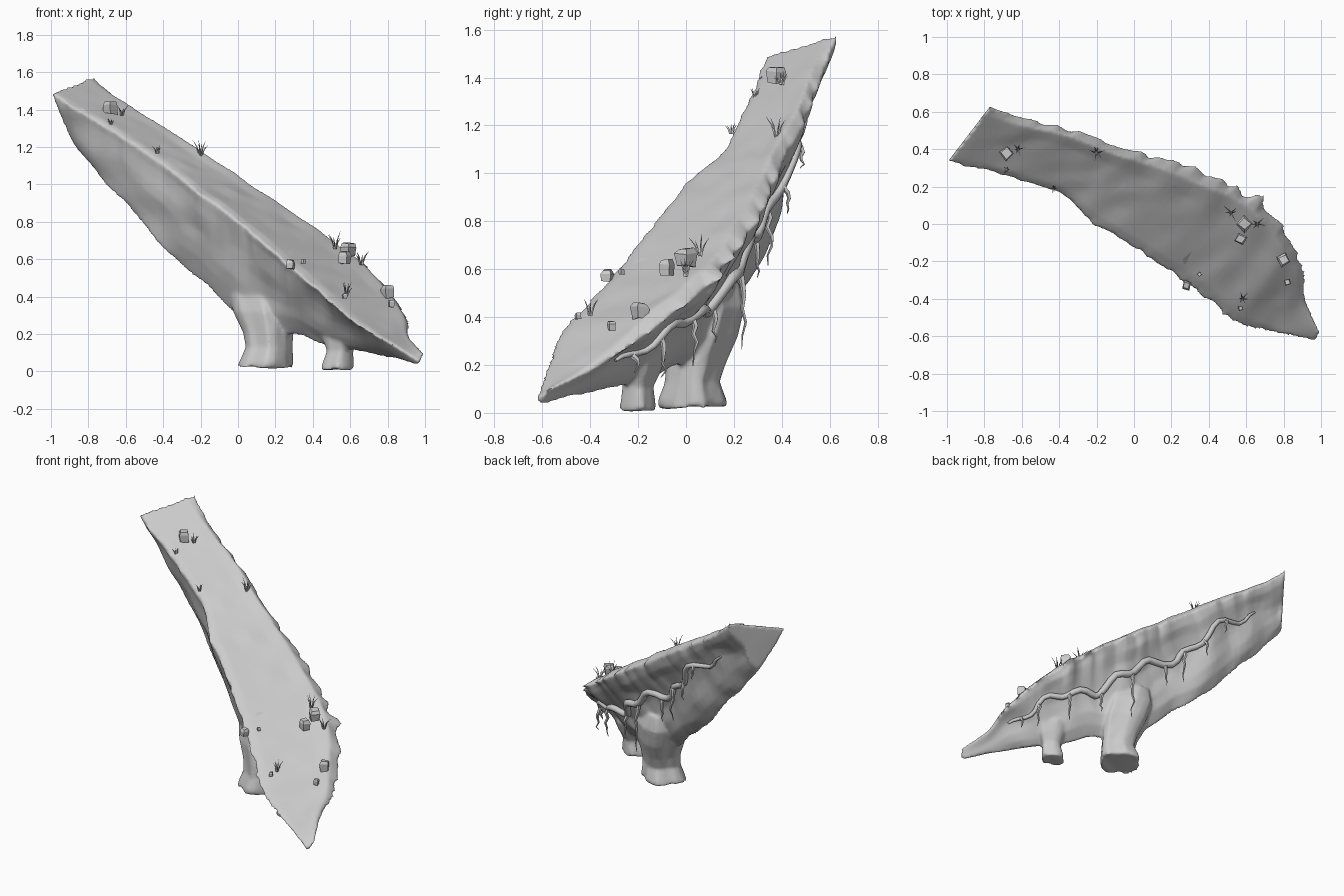
import bpy, bmesh, math, random
from mathutils import Vector as V, noise

if "Cube" in bpy.data.objects:
    bpy.data.objects.remove(bpy.data.objects["Cube"])

random.seed(4)
stone = bpy.data.materials.new("stone grey")
stone.diffuse_color = (0.6, 0.6, 0.6, 1)
stone.use_nodes = True
stone.node_tree.nodes["Principled BSDF"].inputs["Base Color"].default_value = stone.diffuse_color


def loft(name, groups, angle=35):
    """Skin one or more lists of rings into a single closed-ended object."""
    verts, faces = [], []
    for rings in groups:
        base, n = len(verts), len(rings[0])
        for r in rings:
            verts += [tuple(p) for p in r]
        for i in range(len(rings) - 1):
            for j in range(n):
                a, b = base + i * n + j, base + i * n + (j + 1) % n
                faces.append((a, b, b + n, a + n))
        faces.append(tuple(base + j for j in reversed(range(n))))
        last = base + (len(rings) - 1) * n
        faces.append(tuple(last + j for j in range(n)))
    me = bpy.data.meshes.new(name)
    me.from_pydata(verts, [], faces)
    me.materials.append(stone)
    ob = bpy.data.objects.new(name, me)
    bpy.context.collection.objects.link(ob)
    # consistent outward normals
    bm = bmesh.new()
    bm.from_mesh(me)
    bmesh.ops.recalc_face_normals(bm, faces=bm.faces)
    bm.to_mesh(me)
    bm.free()
    bpy.ops.object.select_all(action='DESELECT')
    ob.select_set(True)
    bpy.context.view_layer.objects.active = ob
    if angle:
        bpy.ops.object.shade_smooth_by_angle(angle=math.radians(angle))
    return ob


def tube(path, radii, n=6):
    """Rings of a round tube along a path."""
    rings = []
    for i, p in enumerate(path):
        d = (path[min(i + 1, len(path) - 1)] - path[max(i - 1, 0)]).normalized()
        s = d.cross(V((0.31, 0.9, 0.2))).normalized()
        t = d.cross(s)
        rings.append([p + (s * math.cos(k * math.tau / n) + t * math.sin(k * math.tau / n)) * radii[i]
                      for k in range(n)])
    return rings


# Ramp stations from the high end to the low end: front rim, back rim, keel
front = [(-1, .33, 1.49), (-.78, .28, 1.36), (-.58, .22, 1.24), (-.38, .15, 1.10), (-.24, .02, .99),
         (-.05, -.10, .85), (.12, -.21, .71), (.28, -.32, .57), (.42, -.43, .45), (.54, -.53, .34),
         (.68, -.57, .23), (.82, -.60, .15), (.97, -.63, .05)]
back = [(-.77, .63, 1.58), (-.56, .56, 1.43), (-.32, .51, 1.28), (-.10, .42, 1.13), (.07, .38, 1.02),
        (.24, .33, .91), (.42, .26, .79), (.58, .20, .68), (.73, .08, .56), (.85, -.10, .42),
        (.92, -.25, .29), (.92, -.40, .19), (1.0, -.58, .10)]
keel = [(-.88, .46, 1.22), (-.75, .42, 1.05), (-.55, .37, .84), (-.38, .30, .63), (-.20, .21, .49),
        (-.02, .11, .31), (.17, .03, .20), (.34, -.05, .19), (.48, -.15, .14), (.60, -.25, .11),
        (.74, -.38, .09), (.84, -.48, .07), (.96, -.60, .03)]


def at(pts, u):
    """Smooth interpolation through the stations."""
    i = min(int(u), len(pts) - 2)
    t = u - i
    g = lambda k: V(pts[max(0, min(len(pts) - 1, k))])
    a, b, c, d = g(i - 1), g(i), g(i + 1), g(i + 2)
    return 0.5 * (2 * b + (c - a) * t + (2 * a - 5 * b + 4 * c - d) * t * t + (3 * b - a - 3 * c + d) * t ** 3)


# Flank outline: (fraction from rim to keel, outward offset); a rounded rim band above a recess
band = [(0, 0), (.12, .024), (.22, .030), (.33, .012), (.46, -.004), (.60, .004), (.74, .022), (.88, .025), (1, 0)]


def flank(u, t, side):
    """Point on the flank, t = 0 at the rim and 1 at the keel."""
    f, b, k = at(front, u), at(back, u), at(keel, u)
    rim, out = (b, b - f) if side > 0 else (f, f - b)
    out = V((out.x, out.y, 0)).normalized()
    i = max(j for j in range(len(band) - 1) if band[j][0] <= t)
    (t0, o0), (t1, o1) = band[i], band[i + 1]
    off = o0 + (o1 - o0) * (t - t0) / (t1 - t0)
    if side < 0:
        off = .022 * math.sin(math.pi * t) * t
    return rim.lerp(k, t) + out * off * min(1, (12 - u) / 3)


def lump(p, u, t, amp=.045):
    """Rocky unevenness, strongest half way down the flank."""
    return p + noise.noise_vector(p * 5) * amp * min(1, (12 - u) / 4) * math.sin(math.pi * min(t, .85))


# Main rock ramp with a flat top, rounded rims and a lumpy tapering underside
rings = []
steps = 72
ts = [t for t, _ in band[1:-1]]
for s in range(steps + 1):
    u = 12 * s / steps
    f, b = at(front, u), at(back, u)
    inner = 0 < s < steps
    cf = noise.noise(V((u * 2.3, 1, 0))) * .04 + random.uniform(-.01, .015) if inner else 0
    cb = noise.noise(V((u * 2.3, 5, 0))) * .07 + random.uniform(-.015, .03) if inner else 0
    low = min(1, u, (12 - u) / 3) if inner else 0
    ring = [f.lerp(b, cf) - V((0, 0, .012 * low))]
    ring += [f.lerp(b, t) + V((0, 0, lift * low + noise.noise(V((u * 1.5, t * 4, 3))) * .012 * low))
             for t, lift in ((.10, 0), (.3, 0), (.5, 0), (.7, 0), (.87, .012))]
    ring.append(b.lerp(f, cb) - V((0, 0, .05 * low)))
    for t in ts:
        p = lump(flank(u, t, 1), u, t) if inner else flank(u, t, 1)
        ring.append(p.lerp(p + (f - b), cb * (1 - t) ** 2))
    ring.append(at(keel, u) + (noise.noise_vector(at(keel, u) * 6) * .02 * low))
    for t in reversed(ts):
        p = lump(flank(u, t, -1), u, t, .028) if inner else flank(u, t, -1)
        ring.append(p.lerp(p + (b - f), cf * (1 - t) ** 2))
    rings.append(ring)
ramp = loft("rock_ramp", [rings], 0)


# Two ribbed rock legs, flaring at the foot and into the underside
def leg(name, levels):
    rings = []
    for x, y, z, rx, ry in levels:
        ring = []
        for k in range(20):
            a = k * math.tau / 20
            w = 1 + .09 * math.sin(4 * a + 1) + .04 * math.sin(7 * a) + random.uniform(-.02, .02)
            ring.append(V((x + rx * w * math.cos(a), y + ry * w * math.sin(a),
                           z + (random.uniform(0, .02) if z < .05 else 0))))
        rings.append(ring)
    return loft(name, [rings], 0)


legs = [leg("large_leg", [(.145, .03, .013, .14, .135), (.15, .03, .05, .135, .135), (.165, .03, .13, .118, .107),
                          (.16, .045, .21, .127, .117), (.14, .075, .32, .155, .135), (.115, .11, .44, .16, .13),
                          (.10, .13, .54, .11, .09)]),
        leg("small_leg", [(.53, -.20, -.003, .083, .073), (.535, -.20, .05, .078, .068), (.545, -.20, .11, .066, .061),
                          (.55, -.19, .17, .09, .08), (.55, -.18, .25, .11, .10)])]

# Fuse the legs and ramp into one continuous rock
bpy.ops.object.select_all(action='DESELECT')
for ob in legs + [ramp]:
    ob.select_set(True)
bpy.context.view_layer.objects.active = ramp
bpy.ops.object.join()
mod = ramp.modifiers.new("fuse", 'REMESH')
mod.mode, mod.voxel_size, mod.use_smooth_shade = 'VOXEL', .011, True
mod = ramp.modifiers.new("soften", 'SMOOTH')
mod.factor, mod.iterations = .5, 5
mod = ramp.modifiers.new("simplify", 'DECIMATE')
mod.ratio = .35
for m in list(ramp.modifiers):
    bpy.ops.object.modifier_apply(modifier=m.name)
ramp.data.materials.clear()
ramp.data.materials.append(stone)
bpy.ops.object.shade_smooth_by_angle(angle=math.radians(75))


# Long root winding along the back flank, with thin strands hanging from it
def root_point(u):
    t = .46 + .06 * math.sin(u * 2.1) + .03 * math.sin(u * 5)
    out = at(back, u) - at(front, u)
    return lump(flank(u, t, 1), u, t) + V((out.x, out.y, 0)).normalized() * .012


N = 44
path = [root_point(1 + 8.9 * i / N) for i in range(N + 1)]
groups = [tube(path, [.007 + .016 * math.sin(math.pi * i / N) ** .6 for i in range(N + 1)], 8)]
for u, length in ((9.4, .08), (8.7, .17), (7.6, .2), (6.4, .15), (5.3, .34), (4.2, .16),
                  (3.4, .24), (2.7, .13), (2.0, .10)):
    p = root_point(u)
    out = at(back, u) - at(front, u)
    out = V((out.x, out.y, 0)).normalized()
    strand = []
    for i in range(7):
        q = i / 6
        wig = V((random.uniform(-.01, .01), random.uniform(-.01, .01), 0)) if i else V()
        strand.append(p + out * .02 * math.sin(q * 2.6) + V((0, 0, -length * q)) + wig)
    groups.append(tube(strand, [.014 * (1 - i / 6.3) + .001 for i in range(7)], 5))
loft("hanging_root", groups, 50)

# Loose angular stones on the walkway
stones = []
for x, y, z, r in ((-.68, .38, 1.415, .042), (.59, 0, .655, .045), (.57, -.08, .61, .038), (.80, -.19, .43, .04),
                   (.82, -.31, .365, .022), (.28, -.33, .575, .03), (.35, -.27, .59, .014), (.57, -.45, .405, .016)):
    turn = random.uniform(0, 1.5)
    rr = []
    for h, w in ((-.9, .9), (.25, 1.05), (.75, .75)):
        rr.append([V((x + r * w * math.cos(turn + k * math.tau / 4) * random.uniform(.8, 1.1),
                      y + r * w * math.sin(turn + k * math.tau / 4) * random.uniform(.8, 1.1),
                      z + r * h + random.uniform(-.15, .15) * r)) for k in range(4)])
    stones.append(rr)
loft("loose_stones", stones, 0)

# Tufts of thin grass blades
blades = []
for x, y, z, h in ((-.62, .40, 1.385, .05), (-.68, .29, 1.33, .04), (-.43, .19, 1.18, .045), (-.20, .38, 1.165, .085),
                   (.52, .06, .67, .09), (.66, .0, .585, .07), (.58, -.40, .42, .07)):
    for k in range(6):
        a = k * math.tau / 6 + random.uniform(-.4, .4)
        d = V((math.cos(a), math.sin(a), 0))
        hh, lean = h * random.uniform(.6, 1.1), h * random.uniform(.2, .6)
        p = V((x, y, z - .015)) + d * .006
        blades.append(tube([p, p + d * lean * .4 + V((0, 0, hh * .6)), p + d * lean + V((0, 0, hh))],
                           [.004, .003, .0004], 3))
loft("grass_tufts", blades, 0)
